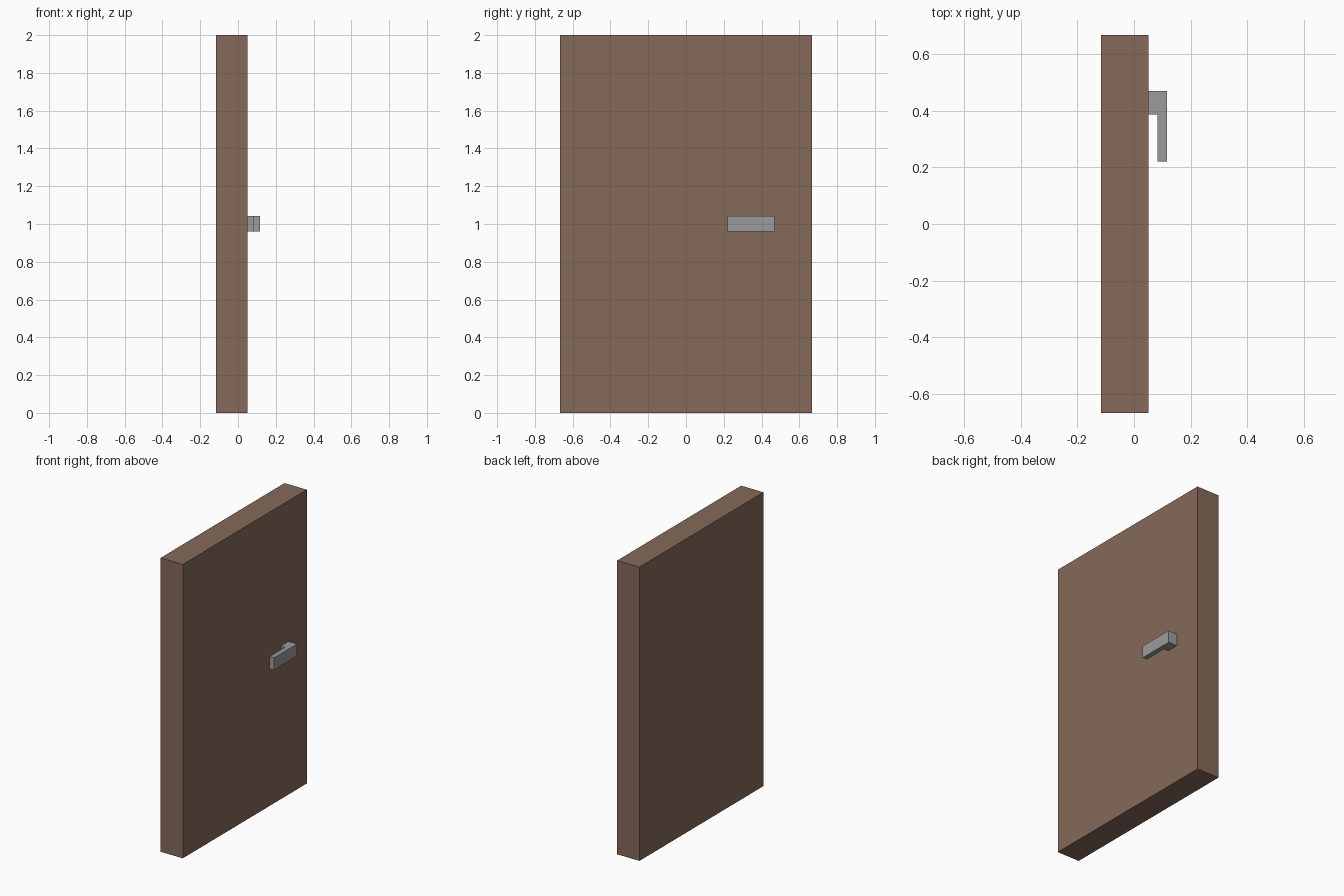
import bpy, bmesh

if "Cube" in bpy.data.objects:
    bpy.data.objects.remove(bpy.data.objects["Cube"])


def prism(name, outline, z0, z1, color):
    """Extrude an xy outline from z0 up to z1."""
    bm = bmesh.new()
    face = bm.faces.new([bm.verts.new((x, y, z0)) for x, y in outline])
    top = bmesh.ops.extrude_face_region(bm, geom=[face])["geom"]
    bmesh.ops.translate(bm, vec=(0, 0, z1 - z0),
                        verts=[v for v in top if isinstance(v, bmesh.types.BMVert)])
    bmesh.ops.recalc_face_normals(bm, faces=bm.faces)
    mesh = bpy.data.meshes.new(name)
    bm.to_mesh(mesh)
    bm.free()
    obj = bpy.data.objects.new(name, mesh)
    bpy.context.collection.objects.link(obj)
    mat = bpy.data.materials.new(name + "_material")
    mat.diffuse_color = color
    mat.use_nodes = True
    mat.node_tree.nodes["Principled BSDF"].inputs["Base Color"].default_value = mat.diffuse_color
    mesh.materials.append(mat)
    return obj


back, front, grip, tip = -0.1165, 0.051, 0.083, 0.1165
half = 0.6667

# Door slab
prism("door_panel", [(back, -half), (front, -half), (front, half), (back, half)],
      0, 2, (0.235, 0.142, 0.102, 1))

# L-shaped lever: stem against the panel, grip running toward the hinge side
prism("door_handle", [(front, 0.387), (grip, 0.387), (grip, 0.22),
                      (tip, 0.22), (tip, 0.469), (front, 0.469)],
      0.96, 1.043, (0.33, 0.33, 0.33, 1))
